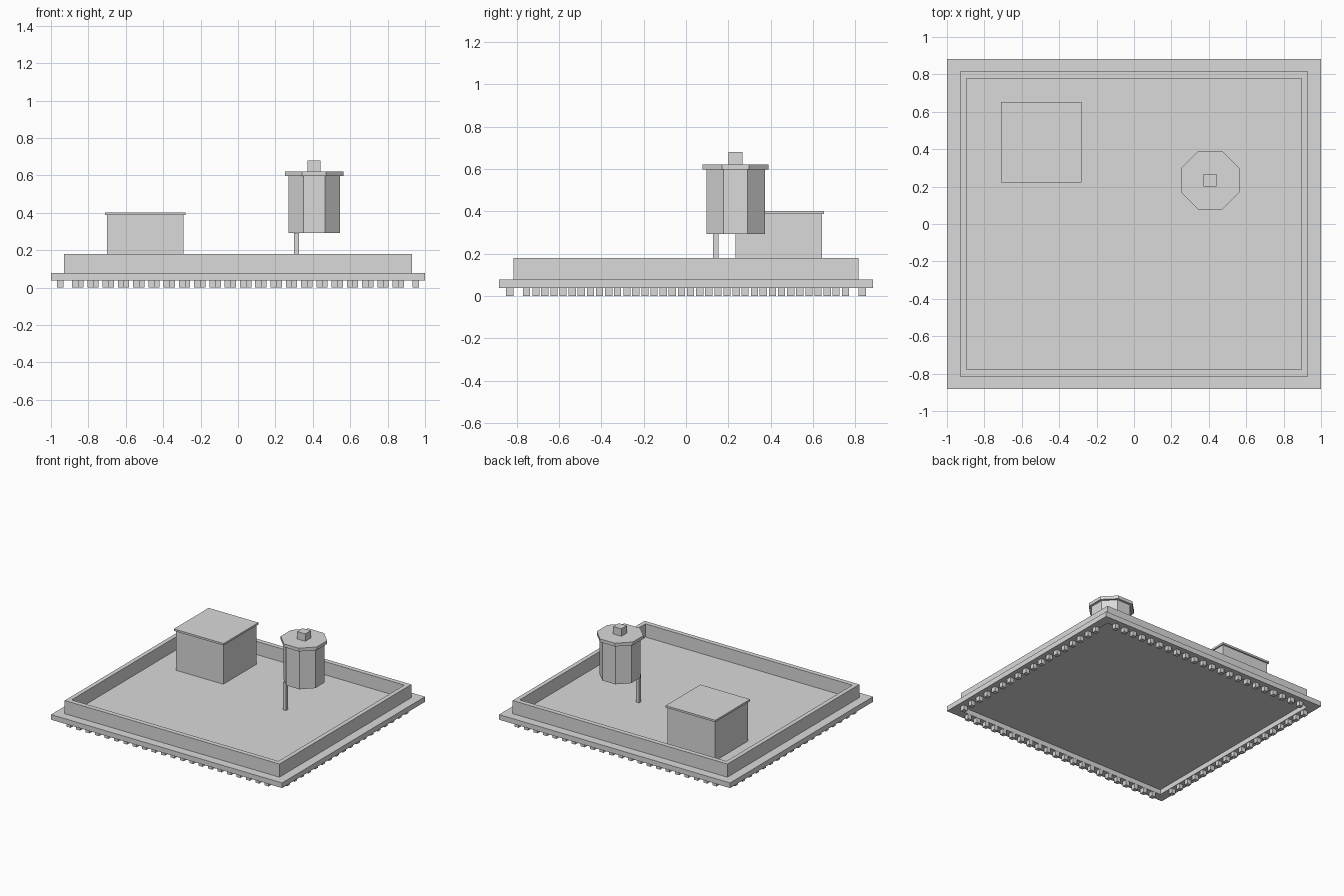
import bpy, math

cube = bpy.data.objects.get("Cube")
if cube:
    bpy.data.objects.remove(cube, do_unlink=True)

# One plain grey for everything
grey = bpy.data.materials.new("light grey")
grey.use_nodes = True
COLOUR = (0.7, 0.7, 0.7, 1)
grey.diffuse_color = COLOUR
grey.node_tree.nodes["Principled BSDF"].inputs["Base Color"].default_value = COLOUR


def make(name, verts, faces):
    mesh = bpy.data.meshes.new(name)
    mesh.from_pydata(verts, [], faces)
    mesh.materials.append(grey)
    obj = bpy.data.objects.new(name, mesh)
    bpy.context.collection.objects.link(obj)
    return obj


def prism(name, ring, z0, z1):
    """Closed upright prism over a counter-clockwise outline."""
    n = len(ring)
    verts = [(x, y, z) for z in (z0, z1) for x, y in ring]
    faces = [tuple(reversed(range(n))), tuple(range(n, 2 * n))]
    faces += [(i, (i + 1) % n, n + (i + 1) % n, n + i) for i in range(n)]
    return make(name, verts, faces)


def frame(name, outer, inner, z0, z1):
    """Open rectangular frame between two outlines."""
    verts = [(x, y, z) for z in (z0, z1) for ring in (outer, inner) for x, y in ring]
    faces = []
    for i in range(4):
        j = (i + 1) % 4
        faces += [(i, j, 8 + j, 8 + i),              # outside
                  (4 + j, 4 + i, 12 + i, 12 + j),    # inside
                  (8 + i, 8 + j, 12 + j, 12 + i),    # top
                  (j, i, 4 + i, 4 + j)]              # bottom
    return make(name, verts, faces)


def rect(cx, cy, hx, hy):
    return [(cx - hx, cy - hy), (cx + hx, cy - hy), (cx + hx, cy + hy), (cx - hx, cy + hy)]


def octagon(cx, cy, half_width):
    r = half_width / math.cos(math.pi / 8)
    angles = [(i + 0.5) * math.pi / 4 for i in range(8)]
    return [(cx + r * math.cos(a), cy + r * math.sin(a)) for a in angles]


# Cornice ledge around the roof, thin roof deck and parapet wall
LEDGE_Z, DECK_Z = 0.037, 0.077
wall_outer, wall_inner = rect(0, 0, 0.929, 0.815), rect(0, 0, 0.895, 0.778)
frame("cornice_ledge", rect(0, 0, 1, 0.883), wall_outer, LEDGE_Z, DECK_Z)
prism("roof_deck", wall_outer, DECK_Z - 0.002, DECK_Z)
frame("parapet", wall_outer, wall_inner, DECK_Z, 0.18)


# Cornice blocks: one block arrayed along each side of the ledge
def block_row(name, x, y, count, step):
    row = prism(name, rect(0, 0, 0.017, 0.017), 0, LEDGE_Z)
    row.location = (x, y, 0)
    arr = row.modifiers.new("Array", "ARRAY")
    arr.count = count
    arr.use_relative_offset = False
    arr.use_constant_offset = True
    arr.constant_offset_displace = (step[0], step[1], 0)


for side, label in ((-1, "front"), (1, "back")):
    block_row(label + "_cornice_blocks", side * 0.87, side * 0.833, 22, (-side * 0.0816, 0))
for side, label in ((1, "left"), (-1, "right")):
    block_row(label + "_cornice_blocks", side * 0.95, -side * 0.753, 18, (0, side * 0.086))

# Roof hut
prism("hut_walls", rect(-0.496, 0.438, 0.205, 0.204), DECK_Z, 0.387)
prism("hut_roof", rect(-0.496, 0.438, 0.215, 0.215), 0.387, 0.402)

# Water tank on its leg
TX, TY = 0.407, 0.234
prism("tank_leg", rect(0.313, 0.14, 0.014, 0.013), DECK_Z, 0.292)
prism("tank_body", octagon(TX, TY, 0.138), 0.292, 0.597)
prism("tank_lid", octagon(TX, TY, 0.156), 0.597, 0.622)
prism("tank_hatch", rect(TX, TY, 0.035, 0.034), 0.622, 0.68)
